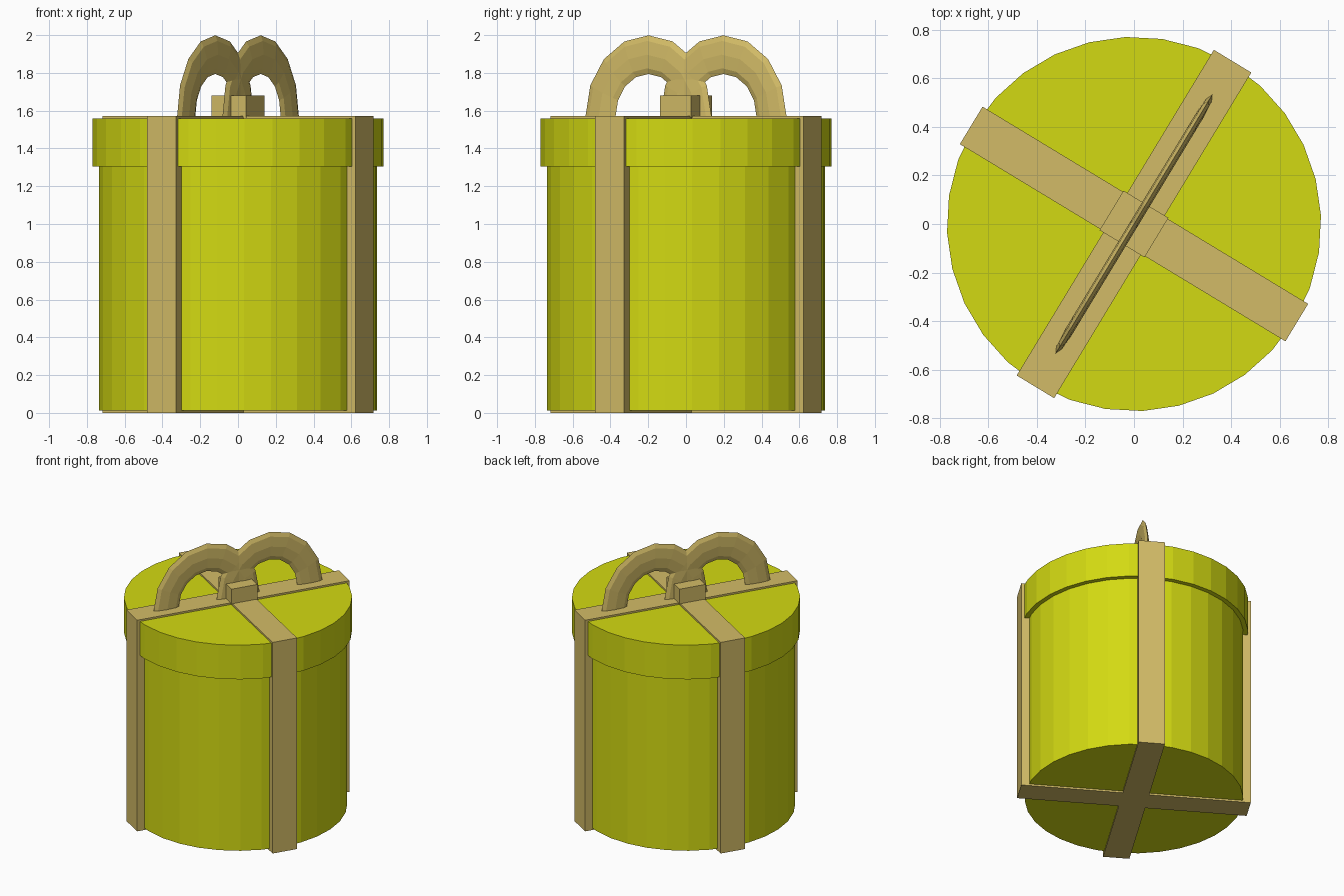
import bpy, bmesh, math
from mathutils import Matrix

if "Cube" in bpy.data.objects:
    bpy.data.objects.remove(bpy.data.objects["Cube"])

TURN = math.radians(58.8)   # whole gift is turned; local x runs along the bow


def material(name, color):
    m = bpy.data.materials.new(name)
    m.diffuse_color = (*color, 1)
    m.use_nodes = True
    m.node_tree.nodes["Principled BSDF"].inputs["Base Color"].default_value = m.diffuse_color
    return m


LIME = material("lime_paper", (0.65, 0.70, 0.006))
GOLD = material("gold_ribbon", (0.65, 0.50, 0.135))


def add_object(name, bm, mat):
    bmesh.ops.recalc_face_normals(bm, faces=bm.faces)
    mesh = bpy.data.meshes.new(name)
    bm.to_mesh(mesh)
    bm.free()
    mesh.materials.append(mat)
    ob = bpy.data.objects.new(name, mesh)
    ob.rotation_euler.z = TURN
    bpy.context.collection.objects.link(ob)
    return ob


def prism(name, outline, z0, z1, mat):
    """Extrude a flat outline from z0 to z1."""
    bm = bmesh.new()
    face = bm.faces.new([bm.verts.new((x, y, z0)) for x, y in outline])
    top = bmesh.ops.extrude_face_region(bm, geom=[face])["geom"]
    verts = [g for g in top if isinstance(g, bmesh.types.BMVert)]
    bmesh.ops.translate(bm, verts=verts, vec=(0, 0, z1 - z0))
    return add_object(name, bm, mat)


def circle(r, n=32):
    return [(r * math.cos(math.tau * i / n), r * math.sin(math.tau * i / n))
            for i in range(n)]


def bow_loop(name, cx):
    """Half ring with a thin, flattened tube, standing on the lid."""
    base, major, minor, thick, stretch = 1.57, 0.297, 0.093, 0.018, 1.1
    sides, steps = 8, 8
    bm = bmesh.new()
    rings = []
    for i in range(steps + 1):
        a = math.pi * i / steps
        ring = []
        for j in range(sides):
            b = math.tau * j / sides
            r = major + minor * math.cos(b)
            ring.append(bm.verts.new((cx + r * math.cos(a), thick * math.sin(b),
                                      base + stretch * r * math.sin(a))))
        rings.append(ring)
    for r0, r1 in zip(rings, rings[1:]):
        for j in range(sides):
            k = (j + 1) % sides
            bm.faces.new((r0[j], r0[k], r1[k], r1[j]))
    bm.faces.new(rings[0])
    bm.faces.new(rings[-1])
    return add_object(name, bm, GOLD)


# Round box and lid
prism("box_body", circle(0.737), 0.013, 1.31, LIME)
prism("box_lid", circle(0.77), 1.304, 1.558, LIME)

# Crossed ribbons wrapped around the box, as one plus-shaped band
L, W = 0.783, 0.09
arm = [(L, -W), (L, W), (W, W)]
plus = []
for q in range(4):
    c, s = round(math.cos(q * math.pi / 2)), round(math.sin(q * math.pi / 2))
    plus += [(x * c - y * s, x * s + y * c) for x, y in arm]
prism("crossed_ribbon", plus, 0.0, 1.571, GOLD)

# Knot and the two bow loops
prism("bow_knot", [(-0.095, -0.108), (0.095, -0.108), (0.095, 0.108), (-0.095, 0.108)],
      1.565, 1.68, GOLD)
for side, name in ((-1, "bow_loop_front"), (1, "bow_loop_back")):
    bow_loop(name, side * 0.232)
